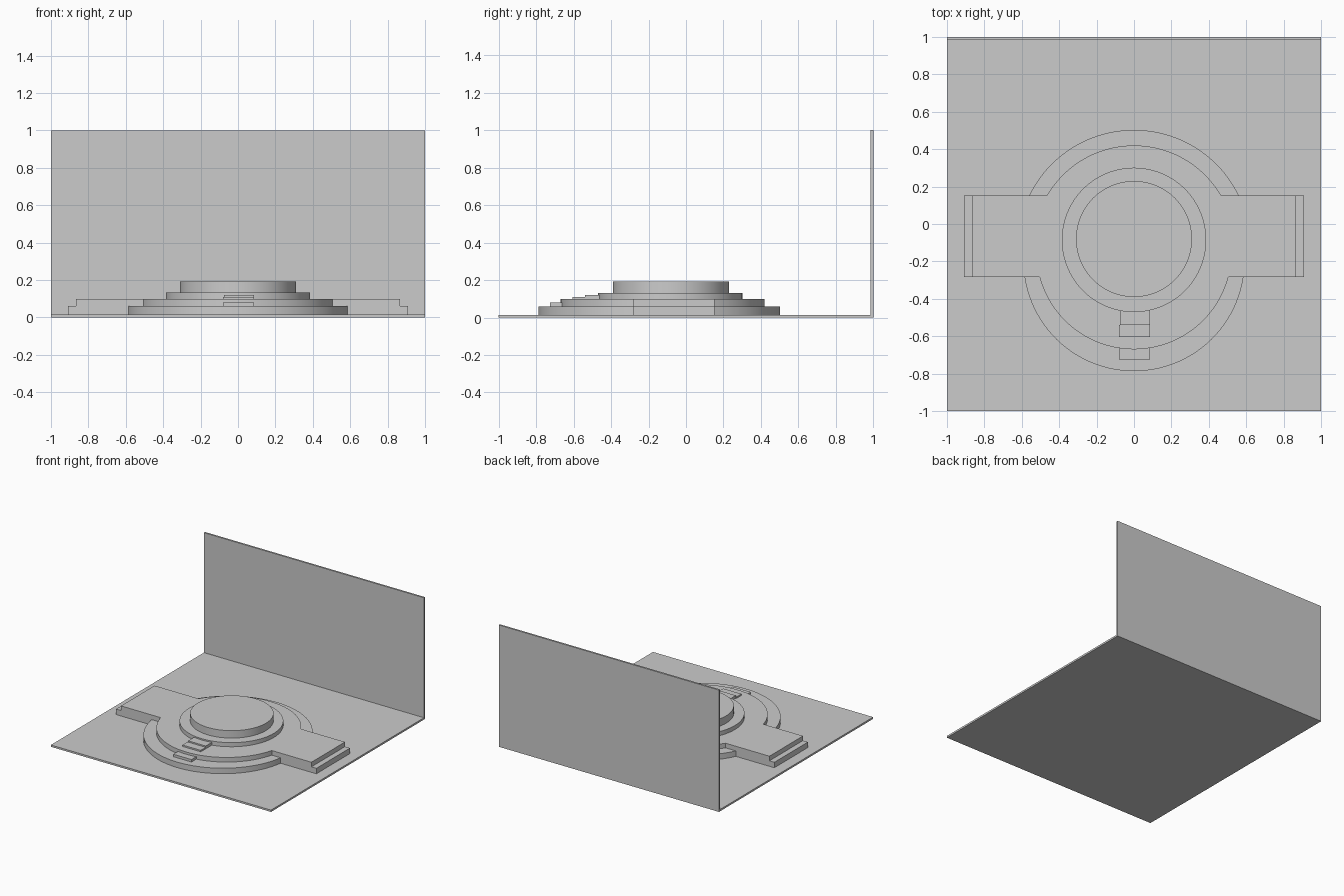
import bpy, bmesh
from math import atan2, cos, sin, pi

if "Cube" in bpy.data.objects:
    bpy.data.objects.remove(bpy.data.objects["Cube"])


def finish(name, bm, smooth=False):
    bmesh.ops.recalc_face_normals(bm, faces=bm.faces)
    mesh = bpy.data.meshes.new(name)
    bm.to_mesh(mesh)
    bm.free()
    ob = bpy.data.objects.new(name, mesh)
    bpy.context.collection.objects.link(ob)
    if smooth:
        bpy.ops.object.select_all(action='DESELECT')
        ob.select_set(True)
        bpy.context.view_layer.objects.active = ob
        bpy.ops.object.shade_smooth_by_angle(angle=0.5)
    return ob


def prism(name, outline, z0, z1, smooth=False):
    """Extrude an (x, y) outline from z0 up to z1."""
    bm = bmesh.new()
    base = bm.faces.new([bm.verts.new((x, y, z0)) for x, y in outline])
    top = bmesh.ops.extrude_face_region(bm, geom=[base], use_keep_orig=True)["geom"]
    for v in top:
        if isinstance(v, bmesh.types.BMVert):
            v.co.z = z1
    return finish(name, bm, smooth)


def slab(name, x0, x1, y0, y1, z0, z1):
    return prism(name, [(x0, y0), (x1, y0), (x1, y1), (x0, y1)], z0, z1)


def arc(half, y_chord, y_tip, n=48):
    """Circular arc through (half, y_chord), (0, y_tip) and (-half, y_chord)."""
    rise = y_tip - y_chord
    r = (half ** 2 + rise ** 2) / (2 * abs(rise))
    s = 1 if rise > 0 else -1
    cy = y_tip - s * r
    a = atan2(s * (y_chord - cy), half)
    return [(r * cos(a + (pi - 2 * a) * i / n),
             cy + s * r * sin(a + (pi - 2 * a) * i / n)) for i in range(n + 1)]


def winged(arm, back_half, back_tip, front_half, front_tip):
    """Rectangular arms joined to a rounded bay at the back and front."""
    back = arc(back_half, ARM_Y1, back_tip)
    front = arc(front_half, ARM_Y0, front_tip)[::-1]
    return ([(arm, ARM_Y0), (arm, ARM_Y1)] + back +
            [(-arm, ARM_Y1), (-arm, ARM_Y0)] + front)


def circle(r, cy, n=96):
    return [(r * cos(2 * pi * i / n), cy + r * sin(2 * pi * i / n)) for i in range(n)]


ARM_Y0, ARM_Y1 = -0.283, 0.153

# Floor and back wall
slab("floor", -1, 1, -1, 1, 0, 0.015)
slab("back_wall", -1, 1, 0.985, 1, 0.015, 1)

# Stepped platform with side arms
prism("lower_terrace", winged(0.91, 0.56, 0.503, 0.585, -0.787), 0.015, 0.06, True)
prism("upper_terrace", winged(0.865, 0.465, 0.42, 0.505, -0.67), 0.06, 0.098, True)

# Round stage in the middle
prism("stage_ring", circle(0.386, -0.085), 0.098, 0.132, True)
prism("stage_drum", circle(0.31, -0.08), 0.132, 0.193, True)

# Front stairs
slab("upper_stair_high", -0.075, 0.085, -0.54, -0.46, 0.098, 0.121)
slab("upper_stair_low", -0.08, 0.085, -0.605, -0.54, 0.098, 0.11)
slab("lower_stair", -0.08, 0.085, -0.725, -0.66, 0.06, 0.08)
